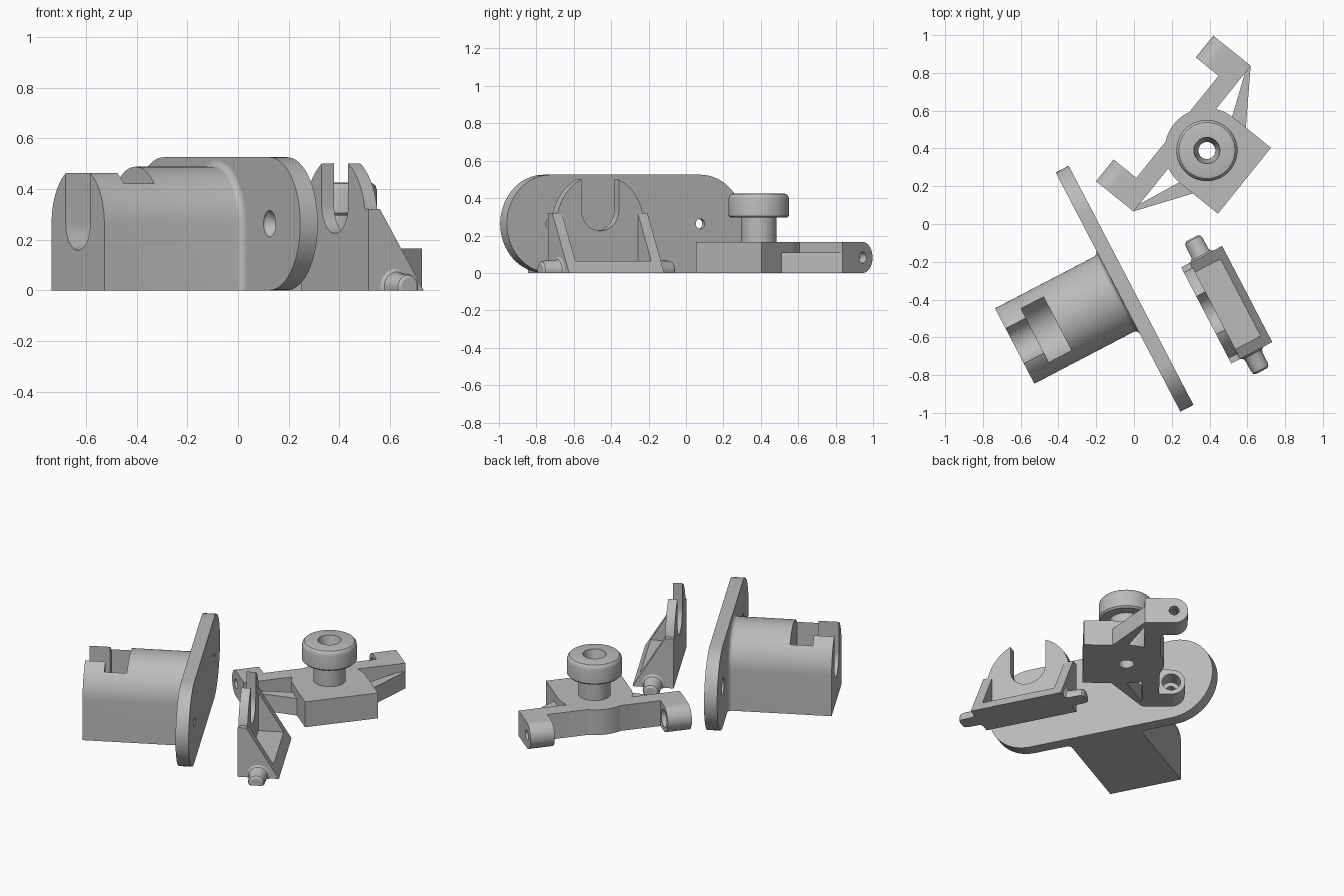
import bpy, bmesh, math
from mathutils import Matrix, Vector

if "Cube" in bpy.data.objects:
    bpy.data.objects.remove(bpy.data.objects["Cube"])

grey = bpy.data.materials.new("plain grey")
grey.diffuse_color = (0.5, 0.5, 0.5, 1)
grey.use_nodes = True
grey.node_tree.nodes["Principled BSDF"].inputs["Base Color"].default_value = grey.diffuse_color

Z = Vector((0, 0, 1))
D = Vector((0.4626, -0.8866, 0)).normalized()   # along the mounting plate
N = D.cross(Z)                                  # out of the plate, to the housing
E = Vector((0.627, 0.779, 0)).normalized()      # along the arm's end blocks
F = E.cross(Z)                                  # across the arm


def frame(o, x, y, z):
    m = Matrix((x, y, z)).transposed().to_4x4()
    m.translation = o
    return m


def finish(name, bm, m):
    bmesh.ops.remove_doubles(bm, verts=bm.verts, dist=1e-5)
    bmesh.ops.recalc_face_normals(bm, faces=bm.faces)
    bm.transform(m)
    me = bpy.data.meshes.new(name)
    bm.to_mesh(me)
    bm.free()
    ob = bpy.data.objects.new(name, me)
    bpy.context.collection.objects.link(ob)
    me.materials.append(grey)
    return ob


def loft(name, sections, m):
    """Closed solid through (points, height) sections."""
    bm = bmesh.new()
    rings = [[bm.verts.new((x, y, h)) for x, y in pts] for pts, h in sections]
    for a, b in zip(rings, rings[1:]):
        for i in range(len(a)):
            j = (i + 1) % len(a)
            bm.faces.new((a[i], a[j], b[j], b[i]))
    bm.faces.new(rings[0])
    bm.faces.new(rings[-1])
    return finish(name, bm, m)


def prism(name, pts, h0, h1, m):
    return loft(name, [(pts, h0), (pts, h1)], m)


def arc(cx, cy, r, a0, a1, n=24):
    return [(cx + r * math.cos(math.radians(a0 + (a1 - a0) * i / n)),
             cy + r * math.sin(math.radians(a0 + (a1 - a0) * i / n))) for i in range(n + 1)]


def turned(name, prof, m, n=48):
    """Solid of round sections; prof is (radius, height)."""
    return loft(name, [(arc(0, 0, r, 0, 360, n)[:-1], h) for r, h in prof], m)


def boolean(ob, tool, op='DIFFERENCE'):
    mod = ob.modifiers.new("cut", 'BOOLEAN')
    mod.operation, mod.solver, mod.object = op, 'EXACT', tool
    bpy.context.view_layer.objects.active = ob
    bpy.ops.object.modifier_apply(modifier=mod.name)
    bpy.data.objects.remove(tool)


def box(x0, x1, y0, y1):
    return [(x0, y0), (x1, y0), (x1, y1), (x0, y1)]


# ---------- mounting plate with countersunk holes ----------
R = 0.2625
A = frame(Vector((-0.05, -0.3425, 0)), D, Z, N)
plate = prism("mounting_plate", arc(0.4515, R, R, -90, 90, 32) + arc(-0.4515, R, R, 90, 270, 32),
              -0.039, 0.039, A)
for s in (-1, 1):
    hole = turned("hole", [(0.027, -0.06), (0.027, -0.01), (0.052, 0.03), (0.052, 0.06)],
                  A @ Matrix.Translation((s * 0.452, R, 0)), 32)
    boolean(plate, hole)


# ---------- arched housing, flared into the plate ----------
def arch(w):
    return [(-w, 0), (w, 0)] + arc(0, R, w, 0, 180, 48)


flare = [(arch(0.225 + 0.025 * (1 - math.sin(t))), 0.039 + 0.025 * (1 - math.cos(t)))
         for t in [i * math.pi / 8 for i in range(5)]]
housing = loft("housing", [(arch(0.25), 0.03)] + flare + [(arch(0.225), 0.656)], A)


def u_slot(w, zc):
    return [(w, 0.7), (-w, 0.7)] + arc(0, zc, w, 180, 360, 32)


boolean(housing, prism("wide_slot", u_slot(0.16, R), 0.40, 0.535, A))
boolean(housing, prism("end_slot", u_slot(0.104, R), 0.5, 0.7, A))

# ---------- fork bracket ----------
C = D * 0.606
B = frame(C, D, Z, N)
W = 0.287
fork = prism("fork", [(-0.258, 0), (0.258, 0)] + arc(0, R, 0.2625, 0, 180, 48), -0.17, -0.115, B)
boolean(fork, prism("fork_slot", u_slot(0.113, 0.338), -0.3, 0.0, B))

side = frame(C, N, Z, -D)
gusset = [(-0.115, 0), (-0.115, 0.32), (-0.166, 0.32), (-0.36, 0)]
for s, label in ((-1, "left"), (1, "right")):
    a, b = sorted((s * W, s * (W - 0.058)))
    prism(label + "_gusset", gusset, a, b, side)
    # round pivot peg, flat underneath
    peg = turned(label + "_peg", [(0.07, -0.01), (0.07, 0), (0.057, 0.008), (0.051, 0.022),
                                  (0.05, 0.085), (0.045, 0.102), (0.033, 0.11)],
                 frame(C + D * s * W - N * 0.238 + Z * 0.015, N, Z * s, -D * -s)
                 if s > 0 else frame(C + D * s * W - N * 0.238 + Z * 0.015, N, Z, -D), 32)
    boolean(peg, prism("below", box(-2, 2, -2, 2), -1, 0, Matrix.Identity(4)))
prism("bracket_floor", [(-0.165, 0), (-0.165, 0.065), (-0.3206, 0.065), (-0.36, 0)],
      -W + 0.057, W - 0.057, side)

# ---------- arm base: D-shaped body with two arms ----------
O = Vector((0.386, 0.389, 0))
P = frame(O, F, E, Z)
r = 0.224
a1 = math.degrees(math.acos(-0.1 / r))
a2 = math.degrees(math.acos(-0.2 / r))
outline = ([(0.255, -r), (0.255, r)] + arc(0, 0, r, 90, a1, 8) + [(-0.1, 0.495), (-0.2, 0.495)]
           + arc(0, 0, r, a2, 360 - a2, 16) + [(-0.2, -0.495), (-0.1, -0.495)]
           + arc(0, 0, r, 360 - a1, 270, 8))
base = prism("arm_base", outline, 0, 0.165, P)
boolean(base, turned("bore", [(0.045, -0.1), (0.045, 0.3)], P))

across = frame(O, F, Z, -E)
h = 0.0825
tip = [(-0.199, 0), (-0.199, 0.165)] + arc(-0.355 + h, h, h, 90, 270, 24)
for s, label in ((-1, "upper"), (1, "lower")):
    # low diagonal brace
    brace = [(-0.101, -s * 0.495), (-0.101, -s * 0.447), (-0.005, -s * 0.215), (0.085, -s * 0.223)]
    prism(label + "_brace", brace, 0, 0.11, P)
    # rounded end block with stepped pivot hole
    lo, hi = sorted((s * 0.347, s * 0.495))
    block = prism(label + "_end_block", tip, lo, hi, across)
    for rad, d0, d1 in ((0.03, 0.3, 0.6), (0.055, 0.3, 0.45)):
        q = sorted((s * d0, s * d1))
        boolean(block, turned("pivot", [(rad, q[0]), (rad, q[1])],
                              across @ Matrix.Translation((-0.355 + h, h, 0)), 32))

# ---------- knob on its stem ----------
knob = turned("knob", [(0.095, 0.16), (0.095, 0.295), (0.152, 0.295), (0.162, 0.305), (0.162, 0.395),
                       (0.158, 0.410), (0.148, 0.421), (0.132, 0.425)], P, 64)
boolean(knob, turned("knob_bore", [(0.045, 0.1), (0.045, 0.36), (0.069, 0.415), (0.069, 0.5)], P))

# smooth round surfaces, sharp edges
bpy.ops.object.select_all(action='DESELECT')
for ob in bpy.context.scene.objects:
    ob.select_set(True)
    bpy.context.view_layer.objects.active = ob
bpy.ops.object.shade_smooth_by_angle(angle=math.radians(30))
